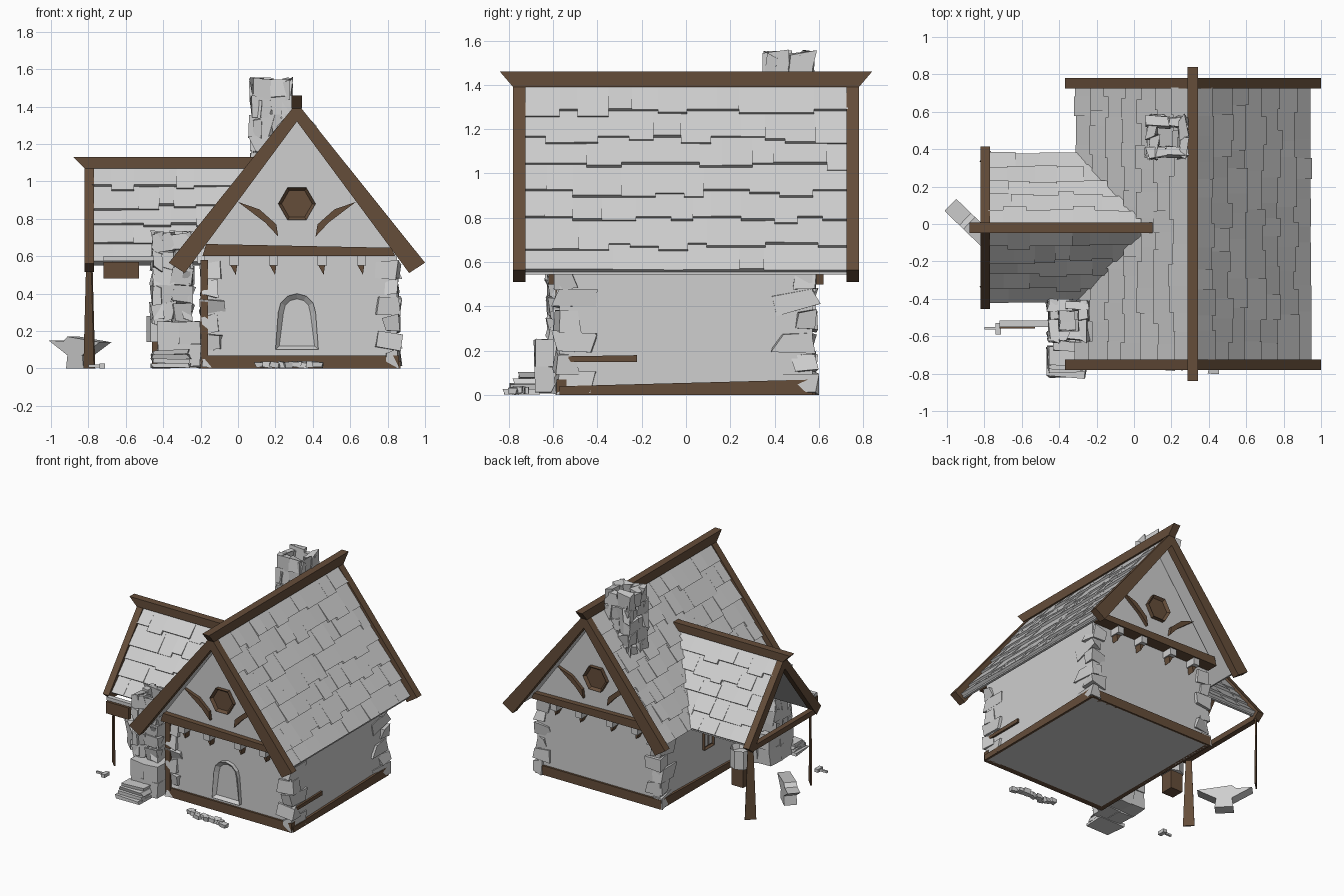
import bpy, bmesh, math, random
from mathutils import Vector, Matrix

random.seed(4)
if "Cube" in bpy.data.objects:
    bpy.data.objects.remove(bpy.data.objects["Cube"], do_unlink=True)


def material(name, rgb):
    m = bpy.data.materials.new(name)
    m.use_nodes = True
    m.diffuse_color = (*rgb, 1)
    m.node_tree.nodes["Principled BSDF"].inputs["Base Color"].default_value = (*rgb, 1)
    return m


stone = material("pale_stone", (0.62, 0.62, 0.62))
wood = material("brown_wood", (0.13, 0.075, 0.042))


def finish(name, bm, mat):
    bmesh.ops.recalc_face_normals(bm, faces=bm.faces)
    mesh = bpy.data.meshes.new(name)
    bm.to_mesh(mesh)
    bm.free()
    mesh.materials.append(mat)
    ob = bpy.data.objects.new(name, mesh)
    bpy.context.collection.objects.link(ob)
    return ob


def place(axis, a, b, c):
    """2D profile point (a, b) at depth c along the axis."""
    return {"x": (c, a, b), "y": (a, c, b), "z": (a, b, c)}[axis]


def prism(name, pts, axis, lo, hi, mat, inset=None):
    """Extruded profile; inset=(width, depth) recesses the face at hi."""
    bm = bmesh.new()
    rings = [[bm.verts.new(place(axis, *p, c)) for p in pts] for c in (lo, hi)]
    bm.faces.new(rings[0])
    cap = bm.faces.new(rings[1])
    n = len(pts)
    for i in range(n):
        j = (i + 1) % n
        bm.faces.new((rings[0][i], rings[0][j], rings[1][j], rings[1][i]))
    if inset:
        bmesh.ops.recalc_face_normals(bm, faces=bm.faces)
        bmesh.ops.inset_region(bm, faces=[cap], thickness=inset[0], depth=-inset[1])
    return finish(name, bm, mat)


def box(name, x, y, z, mat, inset=None):
    pts = [(x[0], z[0]), (x[1], z[0]), (x[1], z[1]), (x[0], z[1])]
    return prism(name, pts, "y", y[0], y[1], mat, inset)


def rock(bm, centre, size, rough=0.2, tilt=0.15):
    """One rough-hewn block."""
    made = bmesh.ops.create_cube(bm, size=1)["verts"]
    turn = Matrix.Rotation(random.uniform(-tilt, tilt), 3, random.choice("XYZ"))
    for v in made:
        p = Vector([c * s * (1 + random.uniform(-rough, rough) * 2) for c, s in zip(v.co, size)])
        v.co = turn @ p + Vector(centre)
        v.co.z = max(v.co.z, 0)


def stone_stack(name, cx, cy, half, z0, z1):
    """Hollow square stack of rough stones."""
    bm = bmesh.new()
    layers = round((z1 - z0) / 0.1)
    h = (z1 - z0) / layers
    for k in range(layers):
        z = z0 + (k + 0.5) * h
        for side in (-1, 1):
            for part in (-1, 1):
                a, b = side * (half - 0.025), part * half / 2
                rock(bm, (cx + a, cy + b, z), (0.05, half, h))
                rock(bm, (cx + b, cy + a, z), (half, 0.05, h))
    return finish(name, bm, stone)


# Main roof and wing roof dimensions
RX, EAVE, TOP, HALF = 0.315, 0.555, 1.4, 0.615
WY, WEAVE, WTOP, WHALF = -0.02, 0.56, 1.07, 0.385


def main_x(z):
    return RX - HALF * (TOP - z) / (TOP - EAVE)


def main_roof(sgn):
    n = Vector((sgn * (TOP - EAVE), 0, HALF)).normalized()
    return lambda s, t, d: Vector((RX + sgn * HALF * (1 - t), s, EAVE + (TOP - EAVE) * t)) + n * d


def wing_roof(sgn):
    n = Vector((0, sgn * (WTOP - WEAVE), WHALF)).normalized()
    return lambda s, t, d: Vector((s, WY + sgn * WHALF * (1 - t), WEAVE + (WTOP - WEAVE) * t)) + n * d


def shingles(name, point, rows, start, end):
    """Overlapping courses of uneven shingles."""
    bm = bmesh.new()
    for r in range(rows):
        s, stop = start, end(r / rows)
        while s < stop - 0.01:
            e = min(s + random.uniform(0.08, 0.16), stop)
            if stop - e < 0.04:
                e = stop
            t0 = (r - random.choice((0, 0, 0.12, 0.25)) * (r > 0)) / rows
            t1 = min((r + 1.1) / rows, 1)
            lift = random.uniform(0.014, 0.026)
            lo = [bm.verts.new(point(a, b, -0.01)) for a, b in ((s, t0), (e, t0), (e, t1), (s, t1))]
            hi = [bm.verts.new(point(a, b, d)) for a, b, d in
                  ((s, t0, lift), (e, t0, lift), (e, t1, 0.004), (s, t1, 0.004))]
            bm.faces.new(lo)
            bm.faces.new(hi)
            for i in range(4):
                j = (i + 1) % 4
                bm.faces.new((lo[i], lo[j], hi[j], hi[i]))
            s = e
    return finish(name, bm, stone)


def chevron(name, axis, mid, half, eave, top, drop, lo, hi):
    pts = [(mid - half, eave), (mid, top), (mid + half, eave), (mid + half, eave - 0.01),
           (mid + half - 0.02, eave - 0.01), (mid, top - drop), (mid - half + 0.02, eave - 0.01)]
    return prism(name, pts, axis, lo, hi, stone)


# House body
prism("house_walls", [(-0.18, 0), (0.85, 0), (0.85, 0.6), (RX, 1.33), (-0.18, 0.6)], "y", -0.57, 0.57, stone)
chevron("main_roof_deck", "y", RX, HALF, EAVE, TOP, 0.05, -0.73, 0.73)
chevron("wing_roof_deck", "x", WY, WHALF, WEAVE, WTOP, 0.05, -0.78, 0.07)
for sgn, side in ((-1, "a"), (1, "b")):
    shingles("main_shingles_" + side, main_roof(sgn), 7, -0.73, lambda t: 0.73)
    shingles("wing_shingles_" + side, wing_roof(sgn), 5, -0.78,
             lambda t: main_x(WEAVE + (WTOP - WEAVE) * t) + 0.08)

# Ridge beams with flared ends
prism("main_ridge", [(-0.84, 1.46), (0.84, 1.46), (0.78, 1.39), (-0.78, 1.39)], "x", RX - 0.028, RX + 0.028, wood)
prism("wing_ridge", [(-0.88, 1.13), (0.1, 1.13), (0.1, 1.07), (-0.82, 1.07)], "y", WY - 0.028, WY + 0.028, wood)

# Barge boards
for sgn in (-1, 1):
    board = [(RX, 1.42), (RX + sgn * 0.685, 0.565), (RX + sgn * 0.6, 0.51), (RX, 1.32)]
    for end in (-1, 1):
        prism("barge_board", board, "y", end * 0.725, end * 0.78, wood)
    board = [(WY, 1.1), (WY + sgn * 0.435, 0.56), (WY + sgn * 0.38, 0.515), (WY, 1.01)]
    prism("wing_barge_board", board, "x", -0.82, -0.77, wood)
box("wing_tie_beam", (-0.815, -0.775), (-0.4, 0.37), (0.52, 0.56), wood)

# Wing posts: thin tapered planks set diagonally
for sgn in (-1, 1):
    ob = prism("wing_post", [(-0.04, 0), (0.04, 0), (0.02, 0.54), (-0.02, 0.54)], "y", -0.005, 0.005, wood)
    ob.location = (-0.795, 0.36 * sgn, 0)
    ob.rotation_euler.z = sgn * math.pi / 4

# Gables, mirrored front and back
brace = [(0.315, 0.89), (0.2, 0.85), (0.11, 0.77), (0.1, 0.705), (0.17, 0.78)]
hexagon = [(RX + 0.1 * math.cos(k * math.pi / 3), 0.88 + 0.1 * math.sin(k * math.pi / 3)) for k in range(6)]
for end in (-1, 1):
    prism("gable_wall", [(-0.19, 0.64), (0.82, 0.64), (RX, 1.34)], "y", end * 0.56, end * 0.62, stone)
    prism("gable_beam", [(-0.19, 0.6), (0.84, 0.6), (0.82, 0.645), (-0.17, 0.665)], "y", end * 0.57, end * 0.66, wood)
    prism("gable_window", hexagon, "y", end * 0.61, end * 0.65, wood, (0.018, 0.02))
    for sgn in (-1, 1):
        prism("gable_brace", [(RX + sgn * a, b) for a, b in brace], "y", end * 0.61, end * 0.645, wood)
    for x in (-0.02, 0.19, 0.45, 0.66):
        box("corbel", (x - 0.025, x + 0.025), (end * 0.56, end * 0.65), (0.55, 0.605), stone)
        prism("corbel_bracket", [(x - 0.02, 0.55), (x + 0.015, 0.55), (x + 0.008, 0.5)],
              "y", end * 0.56, end * 0.62, wood)
    box("sill_beam", (-0.2, 0.86), (end * 0.54, end * 0.585), (0, 0.07), wood)
for x in (-0.18, 0.85):
    prism("side_sill", [(-0.57, 0), (0.57, 0), (0.57, 0.07), (-0.57, 0.04)], "x", x - 0.018, x + 0.018, wood)
box("corner_post", (-0.2, -0.16), (-0.59, -0.55), (0.05, 0.58), wood)
prism("side_plank", [(-0.53, 0.15), (-0.22, 0.15), (-0.22, 0.18), (-0.53, 0.175)], "x", 0.84, 0.865, wood)

# Corner stones
bm = bmesh.new()
for cx, sx in ((-0.18, 1), (0.85, -1)):
    for sy in (-1, 1):
        for k in range(6):
            lx, ly = (0.12, 0.09) if k % 2 else (0.08, 0.17)
            rock(bm, (cx + sx * (lx / 2 - 0.012), sy * (0.582 - ly / 2), 0.05 + k * 0.095), (lx, ly, 0.085), 0.17, 0.25)
finish("corner_stones", bm, stone)

# Arched door with step stones
arch = [(0.2, 0.1), (0.43, 0.1)]
arch += [(RX + 0.1 * math.cos(a * math.pi / 6), 0.3 + 0.1 * math.sin(a * math.pi / 6)) for a in range(7)]
prism("arched_door", arch, "y", -0.56, -0.6, stone, (0.028, 0.025))
bm = bmesh.new()
for k in range(9):
    rock(bm, (0.12 + k * 0.038, -0.75 + random.uniform(-0.03, 0.02), 0.02), (0.05, 0.035, 0.03))
finish("step_stones", bm, stone)

# Side window on the wing wall
prism("side_window", [(-0.06, 0.25), (0.06, 0.25), (0.06, 0.42), (-0.06, 0.42)], "x", -0.17, -0.2, wood, (0.015, 0.015))
for y in (-0.024, 0.024):
    box("window_pane", (-0.191, -0.184), (y - 0.018, y + 0.018), (0.27, 0.4), stone)

# Chimney and forge
stone_stack("chimney", 0.18, 0.465, 0.105, 0.95, 1.54)
stone_stack("forge_flue", -0.35, -0.515, 0.105, 0.25, 0.72)
bm = bmesh.new()
for x in (-0.37, -0.26):
    for z in (0.07, 0.19):
        rock(bm, (x, -0.6, z), (0.12, 0.16, 0.12), 0.04, 0.03)
        rock(bm, (x, -0.46, z), (0.12, 0.14, 0.12), 0.08, 0.05)
for k in range(4):
    rock(bm, (-0.36, -0.74 + k * 0.012, 0.015 + k * 0.024), (0.2, 0.16 - k * 0.02, 0.024), 0.06, 0.06)
finish("forge_base", bm, stone)
box("forge_lintel", (-0.72, -0.4), (-0.55, -0.515), (0.575, 0.6), stone)
box("hanging_board", (-0.72, -0.53), (-0.56, -0.53), (0.48, 0.57), wood)
basin = [(-0.41 + 0.08 * math.cos(k * math.pi / 4), -0.08 + 0.08 * math.sin(k * math.pi / 4)) for k in range(8)]
prism("water_basin", basin, "z", 0.14, 0.28, stone, (0.015, 0.04))
box("basin_stand", (-0.46, -0.36), (-0.13, -0.03), (0, 0.15), wood)

# Anvil and hammer
anvil = [(-0.19, 0.15), (-0.08, 0.145), (-0.05, 0.17), (0.19, 0.14), (0.06, 0.07), (0.07, 0), (-0.06, 0), (-0.05, 0.07)]
ob = prism("anvil", anvil, "y", -0.045, 0.045, stone)
ob.location = (-0.845, -0.03, 0)
ob.rotation_euler.z = -math.radians(44)
box("hammer_handle", (-0.8, -0.72), (-0.565, -0.55), (0.005, 0.02), stone)
box("hammer_head", (-0.74, -0.71), (-0.59, -0.53), (0, 0.025), stone)
